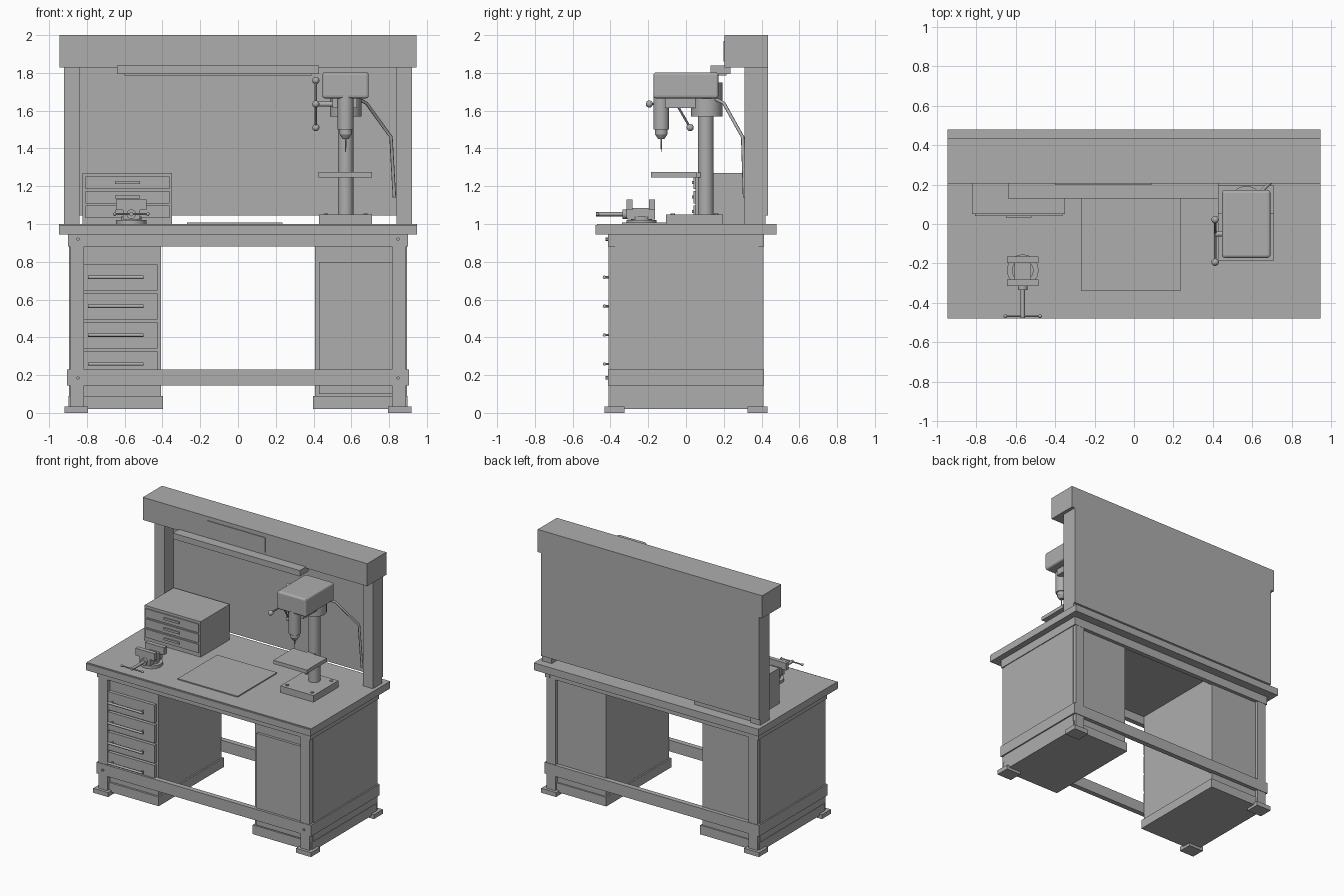
import bpy
import math
from mathutils import Vector

cube = bpy.data.objects.get("Cube")
if cube:
    bpy.data.objects.remove(cube, do_unlink=True)

grey = bpy.data.materials.new("workshop_grey")
grey.use_nodes = True
GREY = (0.42, 0.42, 0.42, 1)
grey.diffuse_color = GREY
grey.node_tree.nodes["Principled BSDF"].inputs["Base Color"].default_value = GREY


def finish(name, bevel=0):
    ob = bpy.context.object
    ob.name = name
    ob.data.materials.append(grey)
    if bevel:
        mod = ob.modifiers.new("soft_edges", "BEVEL")
        mod.width = bevel
        mod.segments = 3
    return ob


def box(name, x, y, z, bevel=0):
    """Box from (min, max) pairs."""
    spans = (x, y, z)
    bpy.ops.mesh.primitive_cube_add(size=1, location=[(a + b) / 2 for a, b in spans])
    ob = bpy.context.object
    ob.scale = [abs(b - a) for a, b in spans]
    bpy.ops.object.transform_apply(location=False, rotation=False, scale=True)
    return finish(name, bevel)


def rod(name, start, end, radius, tip=None, sides=24):
    """Cylinder or tapered cone between two points."""
    a, b = Vector(start), Vector(end)
    bpy.ops.mesh.primitive_cone_add(
        vertices=sides, radius1=radius, radius2=radius if tip is None else tip,
        depth=(b - a).length, location=(a + b) / 2,
        rotation=(b - a).to_track_quat("Z", "Y").to_euler())
    bpy.ops.object.shade_smooth_by_angle(angle=math.radians(35))
    return finish(name)


def ball(name, centre, radius):
    bpy.ops.mesh.primitive_uv_sphere_add(segments=16, ring_count=10, radius=radius, location=centre)
    bpy.ops.object.shade_smooth()
    return finish(name)


def span(side, a, b):
    """Mirror a range across zero."""
    return tuple(sorted((side * a, side * b)))


# Worktop with front edge strip
box("worktop", (-0.947, 0.947), (-0.47, 0.48), (0.945, 1.0))
box("worktop_edge", (-0.947, 0.947), (-0.48, -0.47), (0.945, 0.995))
box("work_mat", (-0.27, 0.235), (-0.34, 0.135), (1.0, 1.008))

# Frame: legs, feet, aprons and stretchers
for sx in (-1, 1):
    for sy in (-1, 1):
        box("leg", span(sx, 0.815, 0.89), span(sy, 0.34, 0.41), (0.03, 0.945))
        box("foot", span(sx, 0.793, 0.918), span(sy, 0.325, 0.432), (0.0, 0.034))
    box("side_apron", span(sx, 0.86, 0.9), (-0.41, 0.413), (0.88, 0.945))
    box("side_stretcher", span(sx, 0.86, 0.904), (-0.41, 0.413), (0.145, 0.23))
    for z in (0.92, 0.185):
        rod("frame_bolt", (sx * 0.848, -0.41, z), (sx * 0.848, -0.425, z), 0.009, sides=6)
for sy in (-1, 1):
    box("long_apron", (-0.9, 0.9), span(sy, 0.375, 0.412), (0.88, 0.945))
    box("long_stretcher", (-0.904, 0.904), span(sy, 0.375, 0.414), (0.145, 0.23))

# Pedestal cabinets
for sx in (-1, 1):
    box("cabinet", span(sx, 0.407, 0.894), (-0.375, 0.385), (0.08, 0.945))
    box("cabinet_plinth", span(sx, 0.396, 0.897), (-0.39, 0.395), (0.02, 0.09))
box("cabinet_door", (0.43, 0.815), (-0.395, -0.37), (0.10, 0.80))

# Drawers with bar handles
for i in range(4):
    z = 0.718 - i * 0.153
    box("drawer_front", (-0.822, -0.425), (-0.4, -0.37), (z - 0.07, z + 0.068))
    rod("drawer_handle", (-0.795, -0.432, z), (-0.5, -0.432, z), 0.009, sides=12)
    for x in (-0.775, -0.52):
        rod("handle_post", (x, -0.4, z), (x, -0.432, z), 0.006, sides=8)

# Back panel, posts and top beam
box("back_panel", (-0.92, 0.92), (0.418, 0.435), (1.045, 1.85))
for sx in (-1, 1):
    box("upright_post", span(sx, 0.838, 0.92), (0.31, 0.42), (1.0, 1.84))
box("top_beam", (-0.946, 0.946), (0.205, 0.435), (1.828, 2.0))
box("beam_plate", (-0.4, 0.09), (0.199, 0.206), (1.86, 1.97))
box("lamp_housing", (-0.64, 0.43), (0.13, 0.235), (1.793, 1.838))
box("lamp_tube", (-0.6, 0.39), (0.15, 0.215), (1.785, 1.794))

# Small parts chest
box("parts_chest", (-0.823, -0.35), (0.05, 0.4), (1.0, 1.27))
for i in range(3):
    z = 1.22 - i * 0.077
    box("chest_drawer", (-0.808, -0.363), (0.041, 0.052), (z - 0.034, z + 0.031))
    box("chest_pull", (-0.65, -0.52), (0.032, 0.042), (z - 0.008, z + 0.008))

# Drill press: base, column, work table and head
CX = 0.57
box("press_base", (0.43, 0.71), (-0.105, 0.195), (1.0, 1.05))
for x in (0.465, 0.675):
    for y in (-0.07, 0.16):
        rod("base_bolt", (x, y, 1.05), (x, y, 1.056), 0.012, sides=6)
rod("press_column", (CX, 0.105, 1.05), (CX, 0.105, 1.7), 0.041, sides=32)
box("press_table", (0.427, 0.71), (-0.185, 0.055), (1.247, 1.275))
box("table_bracket", (0.54, 0.6), (0.03, 0.09), (1.247, 1.273))
rod("column_socket", (CX, 0.11, 1.57), (CX, 0.11, 1.75), 0.083, sides=32)
box("press_head", (0.447, 0.692), (-0.172, 0.172), (1.665, 1.803), 0.014)
rod("quill", (CX, -0.131, 1.5), (CX, -0.131, 1.68), 0.042, sides=32)
rod("chuck", (CX, -0.131, 1.475), (CX, -0.131, 1.5), 0.033)
rod("chuck_nose", (CX, -0.131, 1.475), (CX, -0.131, 1.45), 0.033, 0.016)
rod("drill_bit", (CX, -0.131, 1.45), (CX, -0.131, 1.38), 0.005, 0.002, 8)

# Feed wheel with three spokes
hub = Vector((0.412, -0.05, 1.635))
rod("feed_shaft", hub, (CX, -0.05, 1.635), 0.014, sides=16)
box("shaft_mount", (0.5, 0.63), (-0.11, 0.05), (1.615, 1.67))
for i in range(3):
    angle = math.pi + i * math.tau / 3
    tip = hub + Vector((0, math.cos(angle), math.sin(angle))) * 0.144
    rod("feed_spoke", hub, tip, 0.006, sides=10)
    ball("feed_knob", tip, 0.019)

# Power cable
curve = bpy.data.curves.new("power_cable", "CURVE")
curve.dimensions = "3D"
curve.bevel_depth = 0.009
curve.bevel_resolution = 2
curve.use_fill_caps = True
path = [(0.64, 0.16, 1.66), (0.68, 0.2, 1.64), (0.81, 0.3, 1.46), (0.828, 0.31, 1.14)]
line = curve.splines.new("POLY")
line.points.add(len(path) - 1)
for point, co in zip(line.points, path):
    point.co = (*co, 1)
curve.materials.append(grey)
bpy.context.collection.objects.link(bpy.data.objects.new("power_cable", curve))

# Bench vise
VX = -0.565
rod("vise_base", (VX, -0.235, 1.0), (VX, -0.235, 1.022), 0.08, sides=32)
rod("vise_swivel", (VX, -0.235, 1.02), (VX, -0.235, 1.04), 0.055)
box("vise_body", (VX - 0.042, VX + 0.042), (-0.31, -0.165), (1.025, 1.085))
for y in (-0.315, -0.197):
    box("vise_jaw", (VX - 0.08, VX + 0.08), (y, y + 0.032), (1.075, 1.13))
    box("jaw_block", (VX - 0.045, VX + 0.045), (y, y + 0.032), (1.03, 1.08))
rod("vise_screw", (VX, -0.31, 1.052), (VX, -0.476, 1.052), 0.011, sides=16)
rod("screw_collar", (VX, -0.31, 1.052), (VX, -0.335, 1.052), 0.025)
rod("vise_handle", (VX - 0.087, -0.468, 1.052), (VX + 0.087, -0.468, 1.052), 0.005, sides=10)
for sx in (-1, 1):
    ball("handle_end", (VX + sx * 0.088, -0.468, 1.052), 0.009)
